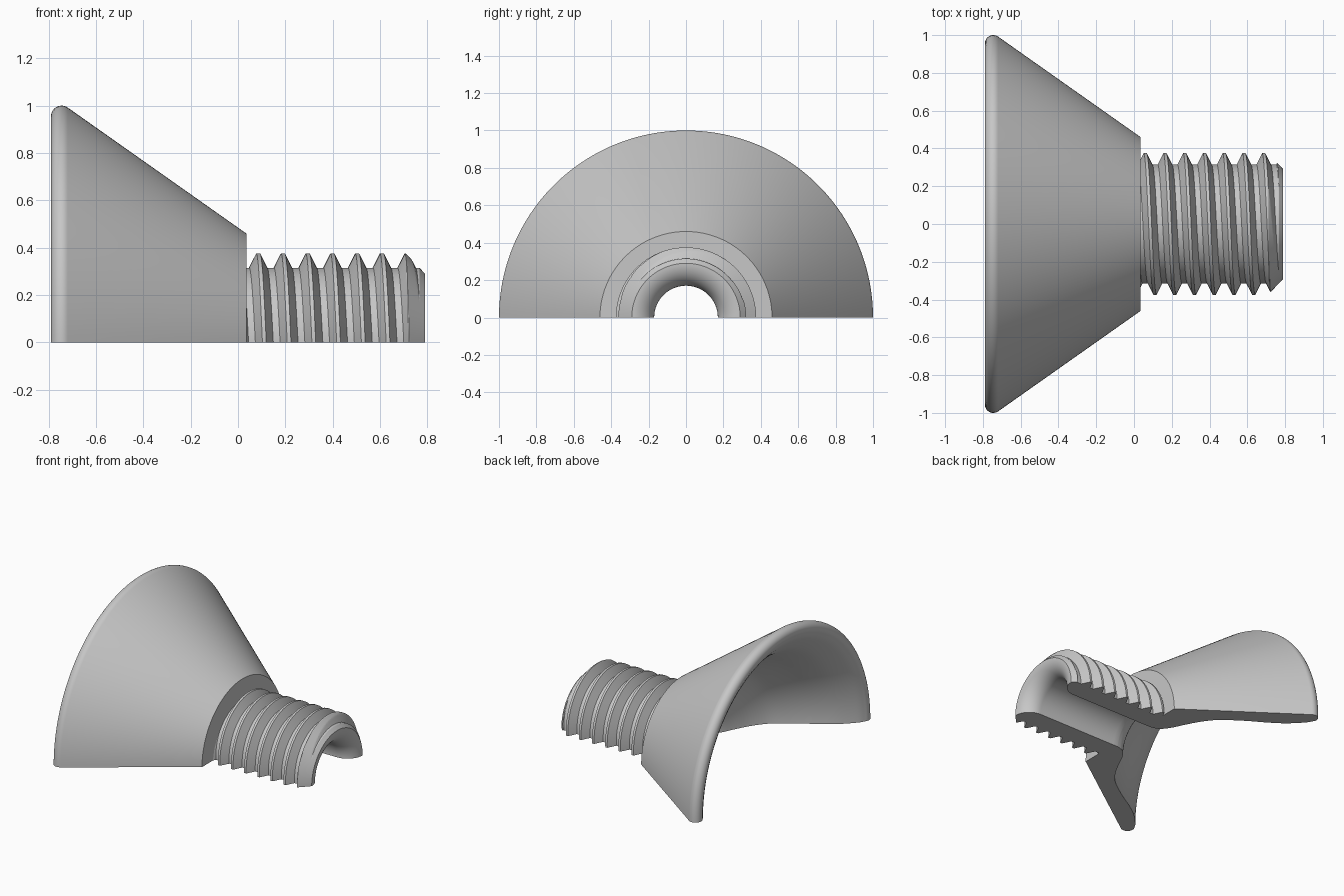
import bpy
import bmesh
import math
from mathutils import Vector

cube = bpy.data.objects.get("Cube")
if cube:
    bpy.data.objects.remove(cube)

STEPS = 96
JOINT = 0.035     # plane where the funnel meets the stem
BORE = 0.17
TIP = 0.79
PITCH = 0.1045
ROOT, CREST = 0.315, 0.375

grey = bpy.data.materials.new("plain_grey")
grey.use_nodes = True
colour = (0.57, 0.57, 0.57, 1)
grey.diffuse_color = colour
grey.node_tree.nodes["Principled BSDF"].inputs["Base Color"].default_value = colour


def arc(cx, cr, radius, start, end, n):
    """Points of an arc in the (x, radius) plane, angles in degrees."""
    return [(cx + radius * math.cos(math.radians(start + (end - start) * i / n)),
             cr + radius * math.sin(math.radians(start + (end - start) * i / n)))
            for i in range(n + 1)]


def spline(points, n):
    """Smooth curve through the points."""
    p = [points[0]] + points + [points[-1]]
    out = []
    for a, b, c, d in zip(p, p[1:], p[2:], p[3:]):
        a, b, c, d = map(Vector, (a, b, c, d))
        for i in range(n):
            t = i / n
            v = 0.5 * (2 * b + (c - a) * t + (2 * a - 5 * b + 4 * c - d) * t ** 2
                       + (3 * b - a - 3 * c + d) * t ** 3)
            out.append((v.x, v.y))
    return out + [points[-1]]


def half_turn(name, section, sharp):
    """Sweep section(angle) half way round the x axis and cap both cut ends."""
    bm = bmesh.new()
    rings = []
    for i in range(STEPS + 1):
        a = math.pi * i / STEPS
        rings.append([bm.verts.new((x, r * math.cos(a), r * math.sin(a)))
                      for x, r in section(a)])
    for one, two in zip(rings, rings[1:]):
        for j in range(len(one) - 1):
            bm.faces.new((one[j], one[j + 1], two[j + 1], two[j]))
    bm.faces.new(rings[0])
    bm.faces.new(rings[-1][::-1])
    bmesh.ops.remove_doubles(bm, verts=bm.verts, dist=0.00005)
    bmesh.ops.dissolve_degenerate(bm, edges=bm.edges, dist=0.00005)
    bmesh.ops.recalc_face_normals(bm, faces=bm.faces)
    mesh = bpy.data.meshes.new(name)
    bm.to_mesh(mesh)
    bm.free()
    mesh.materials.append(grey)
    obj = bpy.data.objects.new(name, mesh)
    bpy.context.collection.objects.link(obj)
    bpy.ops.object.select_all(action="DESELECT")
    obj.select_set(True)
    bpy.context.view_layer.objects.active = obj
    bpy.ops.object.shade_smooth_by_angle(angle=math.radians(sharp))


# Funnel: shoulder, cone, rounded rim and flared cavity
rim = arc(-0.745, 0.955, 0.045, 54.5, 215, 14)
cavity = spline([rim[-1], (-0.75, 0.88), (-0.66, 0.79), (-0.56, 0.72),
                 (-0.46, 0.66), (-0.37, 0.60), (-0.28, 0.53), (-0.21, 0.44),
                 (-0.155, 0.34), (-0.11, 0.25), (-0.06, 0.19), (0.0, BORE)], 5)
funnel = [(JOINT, 0.30), (JOINT, 0.46)] + rim[:-1] + cavity + [(JOINT, BORE)]
half_turn("funnel", lambda a: funnel, 35)


# Threaded stem: bore, flared mouth, chamfered tip and helical thread
mouth = [(JOINT, BORE)] + arc(TIP - 0.12, BORE + 0.12, 0.12, -90, 0, 16)


def thread_radius(x, shift):
    """Trapezoid thread height, trimmed by the chamfer at the tip."""
    off = abs((x - shift + PITCH / 2) % PITCH - PITCH / 2)
    r = CREST - (CREST - ROOT) * (off - 0.008) / 0.03
    r = max(ROOT, min(CREST, r))
    return min(r, 0.29 + (TIP - x) * 1.06)


def stem(a):
    shift = 0.059 + PITCH / 2 * a / math.pi
    xs = []
    for k in range(-1, 8):
        for off in (-0.038, -0.008, 0.008, 0.038):
            xs.append(min(TIP, max(JOINT, shift + k * PITCH + off)))
    # extra samples where the chamfer crosses the last turn
    xs += [0.70 + 0.09 * i / 24 for i in range(25)]
    xs.sort(reverse=True)
    return mouth + [(x, thread_radius(x, shift)) for x in xs]


half_turn("threaded_stem", stem, 12)
